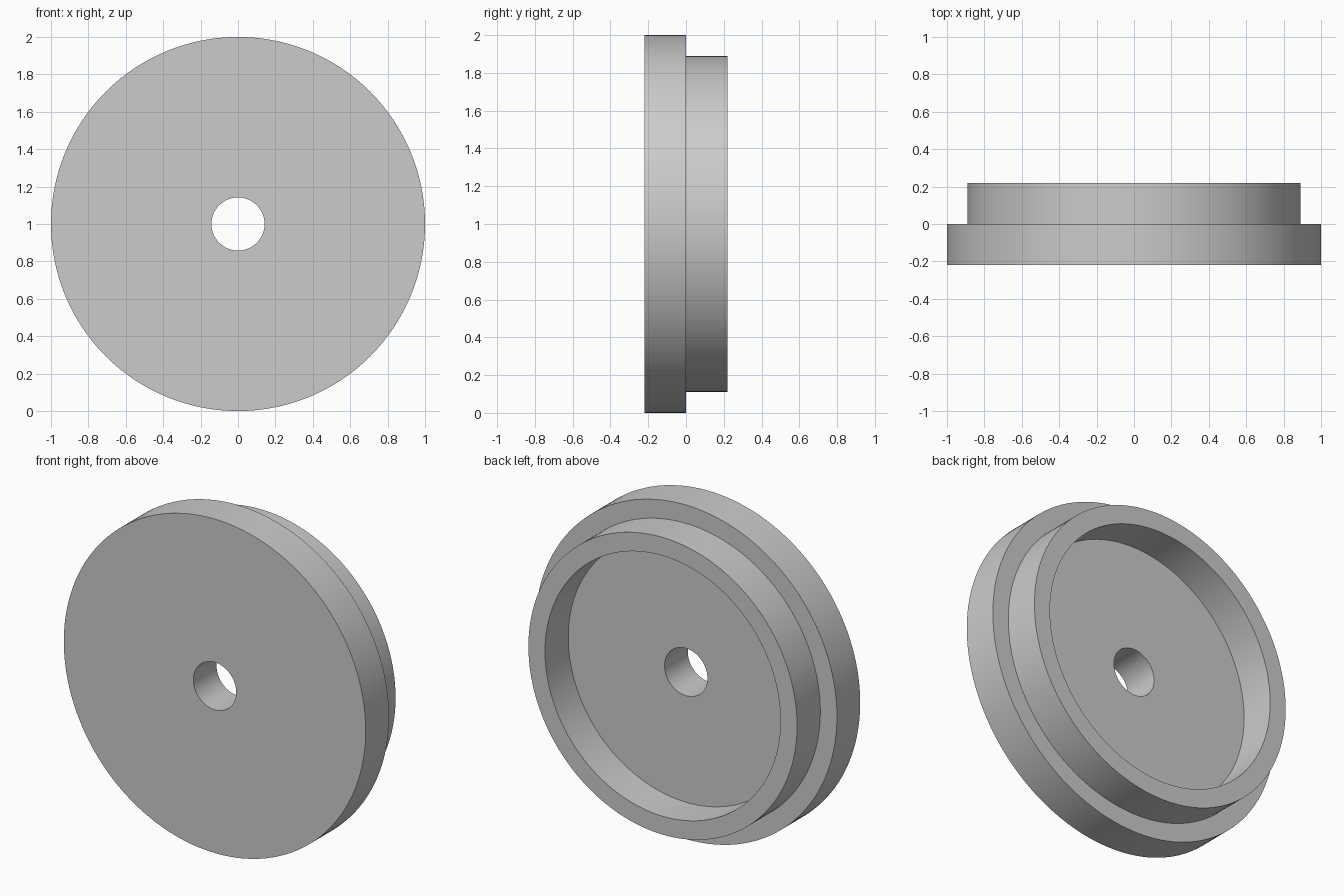
import bpy
import bmesh
import math
from mathutils import Matrix, Vector

cube = bpy.data.objects.get("Cube")
if cube:
    bpy.data.objects.remove(cube, do_unlink=True)

SEGMENTS = 128
CENTRE_Z = 1.0

# Plain grey finish
grey = bpy.data.materials.new("light_grey")
grey.use_nodes = True
colour = (0.6, 0.6, 0.6, 1.0)
grey.diffuse_color = colour
grey.node_tree.nodes["Principled BSDF"].inputs["Base Color"].default_value = colour


def lathe(name, profile, material):
    """Revolve a closed (radius, y) profile around the y axis."""
    bm = bmesh.new()
    verts = [bm.verts.new((r, y, 0)) for r, y in profile]
    edges = [bm.edges.new((v, verts[(i + 1) % len(verts)]))
             for i, v in enumerate(verts)]
    bmesh.ops.spin(bm, geom=verts + edges, cent=(0, 0, 0), axis=(0, 1, 0),
                   angle=math.tau, steps=SEGMENTS, use_merge=True)
    bmesh.ops.remove_doubles(bm, verts=bm.verts, dist=1e-5)
    bmesh.ops.recalc_face_normals(bm, faces=bm.faces)
    bmesh.ops.transform(bm, matrix=Matrix.Translation(Vector((0, 0, CENTRE_Z))),
                        verts=bm.verts)
    mesh = bpy.data.meshes.new(name)
    bm.to_mesh(mesh)
    bm.free()
    mesh.materials.append(material)
    obj = bpy.data.objects.new(name, mesh)
    bpy.context.collection.objects.link(obj)
    bpy.ops.object.select_all(action="DESELECT")
    obj.select_set(True)
    bpy.context.view_layer.objects.active = obj
    bpy.ops.object.shade_smooth_by_angle(angle=math.radians(30))
    return obj


# Flanged disc: bored plate at the front, stepped hollow rim at the back
half_depth = 0.22
bore, recess, rim, flange = 0.142, 0.78, 0.89, 1.0
lathe("flanged_disc", [
    (bore, -half_depth), (flange, -half_depth), (flange, 0), (rim, 0),
    (rim, half_depth), (recess, half_depth), (recess, 0), (bore, 0),
], grey)
